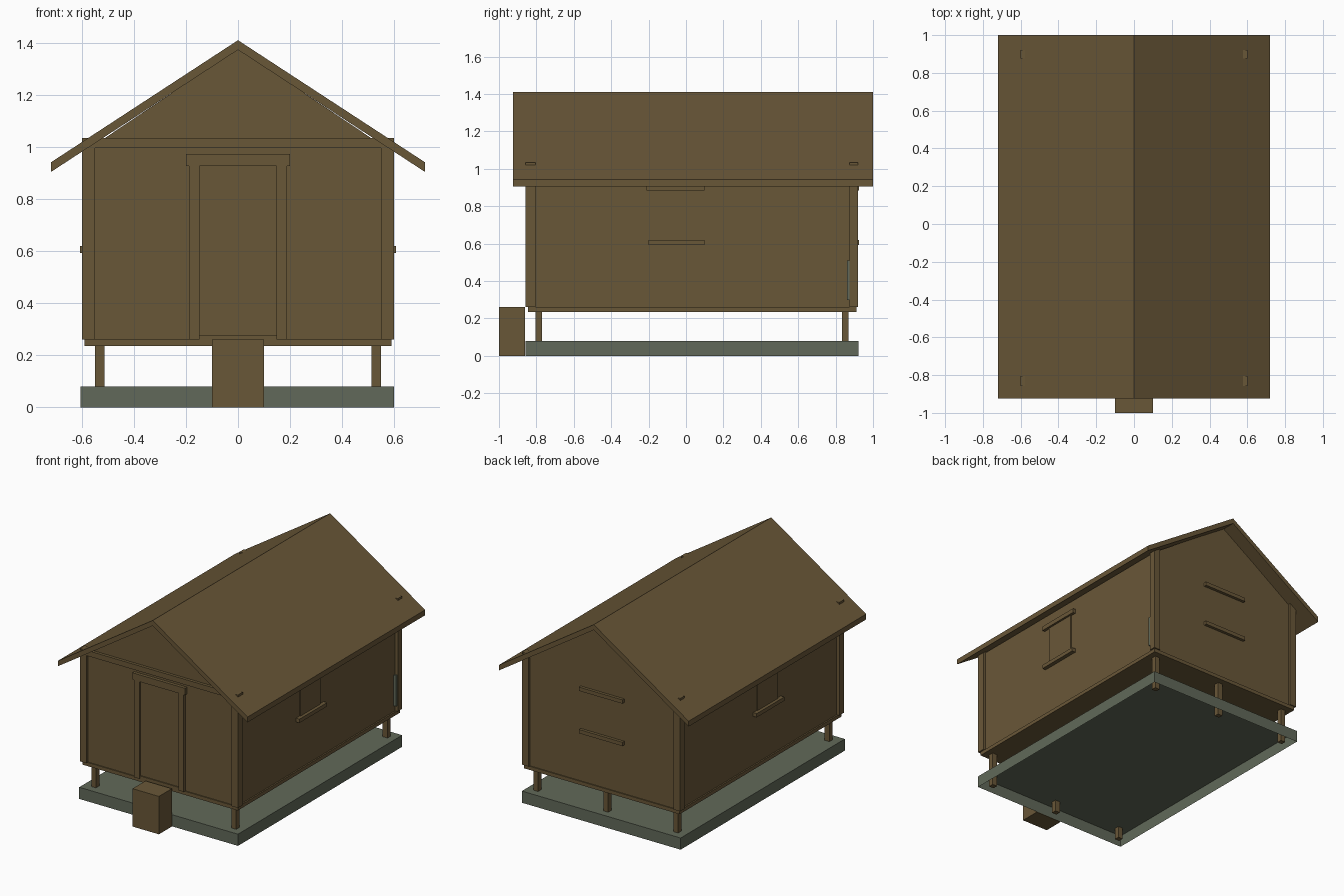
import bpy
import bmesh

cube = bpy.data.objects.get("Cube")
if cube:
    bpy.data.objects.remove(cube, do_unlink=True)


def make_material(name, colour):
    mat = bpy.data.materials.new(name)
    mat.use_nodes = True
    mat.diffuse_color = (*colour, 1)
    mat.node_tree.nodes["Principled BSDF"].inputs["Base Color"].default_value = (*colour, 1)
    return mat


wood = make_material("brown wood", (0.141, 0.095, 0.039))
stone = make_material("grey green stone", (0.12, 0.141, 0.10))


def add_object(name, bm, mat):
    bmesh.ops.recalc_face_normals(bm, faces=bm.faces)
    mesh = bpy.data.meshes.new(name)
    bm.to_mesh(mesh)
    bm.free()
    mesh.materials.append(mat)
    obj = bpy.data.objects.new(name, mesh)
    bpy.context.collection.objects.link(obj)
    return obj


def box(name, x, y, z, mat=wood, open_bottom=False):
    """Box from (min, max) pairs on each axis."""
    bm = bmesh.new()
    bmesh.ops.create_cube(bm, size=1)
    for v in bm.verts:
        v.co = [r[0] if c < 0 else r[1] for c, r in zip(v.co, (x, y, z))]
    if open_bottom:
        low = [f for f in bm.faces if all(v.co.z == z[0] for v in f.verts)]
        bmesh.ops.delete(bm, geom=low, context='FACES_ONLY')
    return add_object(name, bm, mat)


def extrude_profile(name, points, y, mat=wood):
    """Prism from an x-z profile, running along y."""
    bm = bmesh.new()
    face = bm.faces.new([bm.verts.new((px, y[0], pz)) for px, pz in points])
    new = bmesh.ops.extrude_face_region(bm, geom=[face])["geom"]
    moved = [v for v in new if isinstance(v, bmesh.types.BMVert)]
    bmesh.ops.translate(bm, verts=moved, vec=(0, y[1] - y[0], 0))
    return add_object(name, bm, mat)


# Foundation: hollow plinth, with the step in front
box("foundation", (-0.605, 0.60), (-0.857, 0.922), (0, 0.08), stone, open_bottom=True)
box("front_step", (-0.1, 0.1), (-1, -0.86), (0, 0.26))

# Legs and floor
for row, y in (("front", (-0.805, -0.77)), ("back", (0.835, 0.87))):
    for side, x in (("right", -0.532), ("middle", 0), ("left", 0.532)):
        box(f"{row}_{side}_leg", (x - 0.018, x + 0.018), y, (0, 0.24))
box("floor", (-0.59, 0.59), (-0.845, 0.912), (0.235, 0.26))

# Walls with gables, and the pitched roof
extrude_profile("walls", [(-0.58, 0.26), (0.58, 0.26), (0.58, 0.99),
                          (0, 1.38), (-0.58, 0.99)], (-0.838, 0.905))
extrude_profile("roof", [(-0.72, 0.905), (0, 1.375), (0.72, 0.905),
                         (0.72, 0.942), (0, 1.412), (-0.72, 0.942)], (-0.925, 1.0))

# Corner posts, whose tips come through the roof
for row, y in (("front", (-0.858, -0.805)), ("back", (0.875, 0.92))):
    for side, x in (("right", (-0.6, -0.55)), ("left", (0.55, 0.6))):
        box(f"{row}_{side}_post", x, y, (0.26, 1.035))
box("front_tie_board", (-0.6, 0.6), (-0.858, -0.83), (0.998, 1.035))

# Door with its frame
box("door", (-0.148, 0.148), (-0.843, -0.83), (0.275, 0.922))
box("door_sill", (-0.15, 0.15), (-0.85, -0.83), (0.26, 0.277))
box("door_header", (-0.2, 0.2), (-0.86, -0.83), (0.928, 0.975))
for side, s in (("right", -1), ("left", 1)):
    box(f"door_{side}_jamb", sorted((s * 0.148, s * 0.188)), (-0.857, -0.83), (0.26, 0.93))

# Window shutters with rails above and below, on both sides
for side, s in (("right", -1), ("left", 1)):
    box(f"{side}_shutter", sorted((s * 0.57, s * 0.586)), (-0.16, 0.06), (0.61, 0.895))
    box(f"{side}_lower_rail", sorted((s * 0.57, s * 0.607)), (-0.2, 0.1), (0.594, 0.62))
    box(f"{side}_upper_rail", sorted((s * 0.57, s * 0.6)), (-0.21, 0.1), (0.885, 0.915))

# Rails on the back
for level, z in (("lower", 0.594), ("upper", 0.885)):
    box(f"back_{level}_rail", (-0.165, 0.165), (0.89, 0.925), (z, z + 0.026))

# Small plate beside the back left post
box("side_plate", (0.575, 0.597), (0.86, 0.876), (0.30, 0.51), stone)
